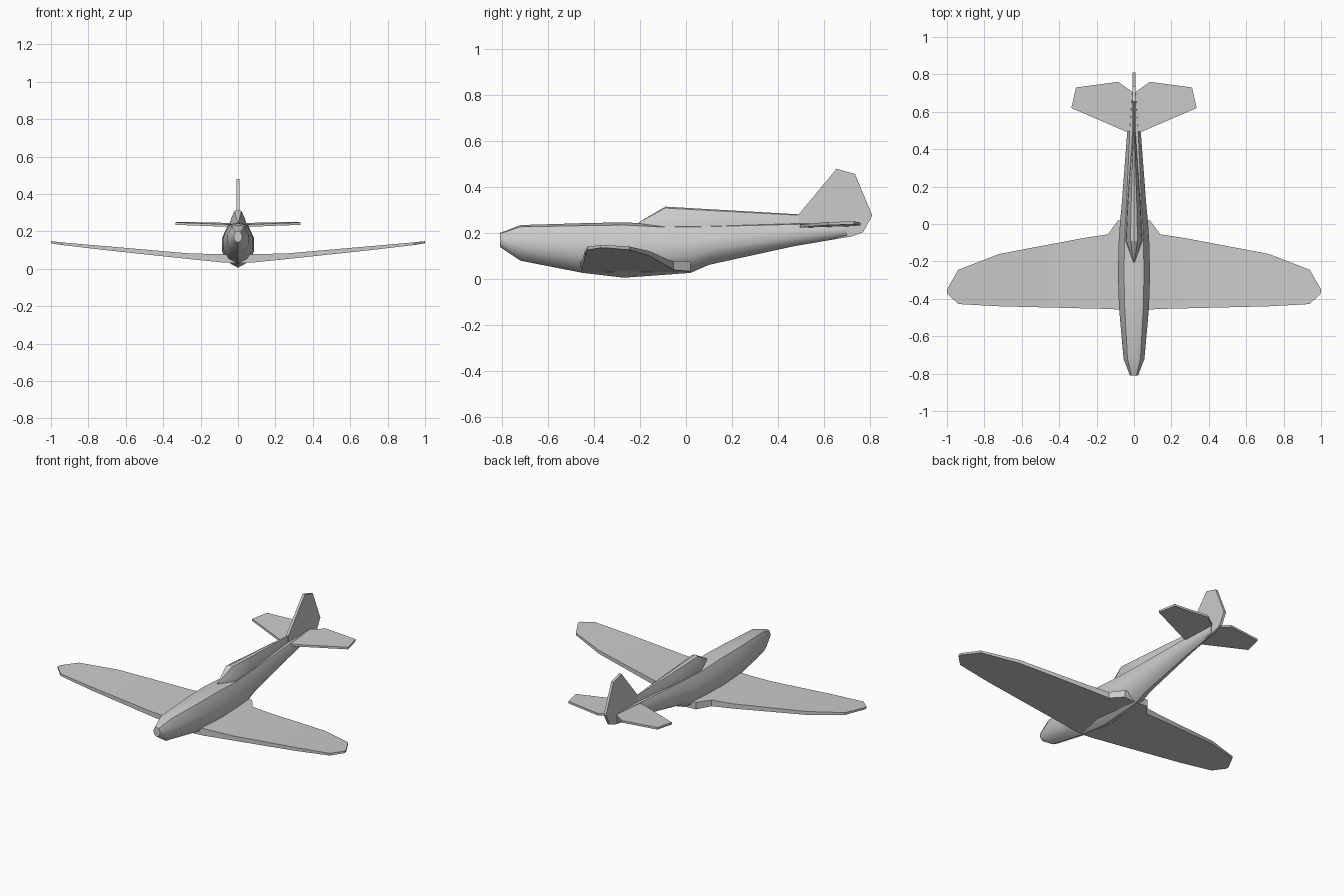
import bpy, bmesh, math

if "Cube" in bpy.data.objects:
    bpy.data.objects.remove(bpy.data.objects["Cube"])


def finish(name, bm, angle=30):
    bmesh.ops.recalc_face_normals(bm, faces=bm.faces[:])
    me = bpy.data.meshes.new(name)
    bm.to_mesh(me)
    bm.free()
    ob = bpy.data.objects.new(name, me)
    bpy.context.collection.objects.link(ob)
    bpy.ops.object.select_all(action='DESELECT')
    ob.select_set(True)
    bpy.context.view_layer.objects.active = ob
    bpy.ops.object.shade_smooth_by_angle(angle=math.radians(angle))
    return ob


def loft(name, rings, angle=30):
    # Skin a row of equal-sized rings and cap both ends
    bm = bmesh.new()
    loops = [[bm.verts.new(p) for p in ring] for ring in rings]
    n = len(loops[0])
    for a, b in zip(loops, loops[1:]):
        for i in range(n):
            j = (i + 1) % n
            bm.faces.new((a[i], a[j], b[j], b[i]))
    bm.faces.new(loops[0])
    bm.faces.new(loops[-1])
    return finish(name, bm, angle)


def both_sides(half):
    # Mirror a half section (top to bottom, starting and ending on x = 0)
    return half + [(-x, y, z) for x, y, z in half[-2:0:-1]]


# Fuselage: y, half width, bottom, top
stations = [(-0.81, 0.022, 0.14, 0.20), (-0.72, 0.056, 0.08, 0.235),
            (-0.45, 0.08, 0.027, 0.243), (-0.27, 0.086, 0.006, 0.247),
            (-0.10, 0.082, 0.018, 0.237), (0.02, 0.074, 0.027, 0.237),
            (0.10, 0.066, 0.062, 0.237), (0.47, 0.038, 0.143, 0.243),
            (0.70, 0.014, 0.182, 0.247)]
section = [(0, 1), (0.62, 0.95), (1, 0.65), (1, 0.36), (0.62, 0.12), (0, 0)]
loft("fuselage", [both_sides([(w * u, y, b + (t - b) * v) for u, v in section])
                  for y, w, b, t in stations], 35)

# Wing: x, leading edge, trailing edge, bottom, top
half_wing = [(0.0, -0.46, 0.02, 0.03, 0.075), (0.085, -0.457, 0.02, 0.034, 0.078),
             (0.14, -0.454, -0.055, 0.04, 0.079), (0.27, -0.451, -0.075, 0.053, 0.083),
             (0.72, -0.44, -0.16, 0.101, 0.122), (0.94, -0.428, -0.245, 0.127, 0.141),
             (1.0, -0.37, -0.35, 0.136, 0.148)]
spans = [(-x, *r) for x, *r in half_wing[:0:-1]] + half_wing
loft("wing", [[(x, le, b), (x, te, b), (x, te, t), (x, le, t)]
              for x, le, te, b, t in spans])

# Canopy and rear spine: y, half width, base, top
canopy = [(-0.205, 0.004, 0.235, 0.247), (-0.09, 0.045, 0.225, 0.315),
          (0.10, 0.036, 0.225, 0.304), (0.50, 0.008, 0.225, 0.281)]
cs = [(0, 1), (0.42, 0.93), (0.9, 0.4), (1, 0), (0, 0)]
loft("canopy", [both_sides([(w * u, y, b + (t - b) * v) for u, v in cs])
                for y, w, b, t in canopy])

# Tail fin with rudder
fin = [(0.49, 0.20), (0.49, 0.281), (0.655, 0.48), (0.735, 0.457),
       (0.81, 0.277), (0.77, 0.203), (0.72, 0.185), (0.66, 0.175)]
loft("tail_fin", [[(x, y, z) for y, z in fin] for x in (-0.008, 0.008)])

# Tailplanes: one outline extruded for each side
plane = [(0.0, 0.495), (0.045, 0.495), (0.335, 0.62), (0.31, 0.73),
         (0.085, 0.76), (0.0, 0.70)]
for side, label in ((1, "right"), (-1, "left")):
    rings = []
    for lift in (0.0, 0.013):
        rings.append([(side * x, y, 0.223 + lift + 0.03 * (y - 0.495) + 0.025 * x)
                      for x, y in plane])
    loft("tailplane_" + label, rings)
